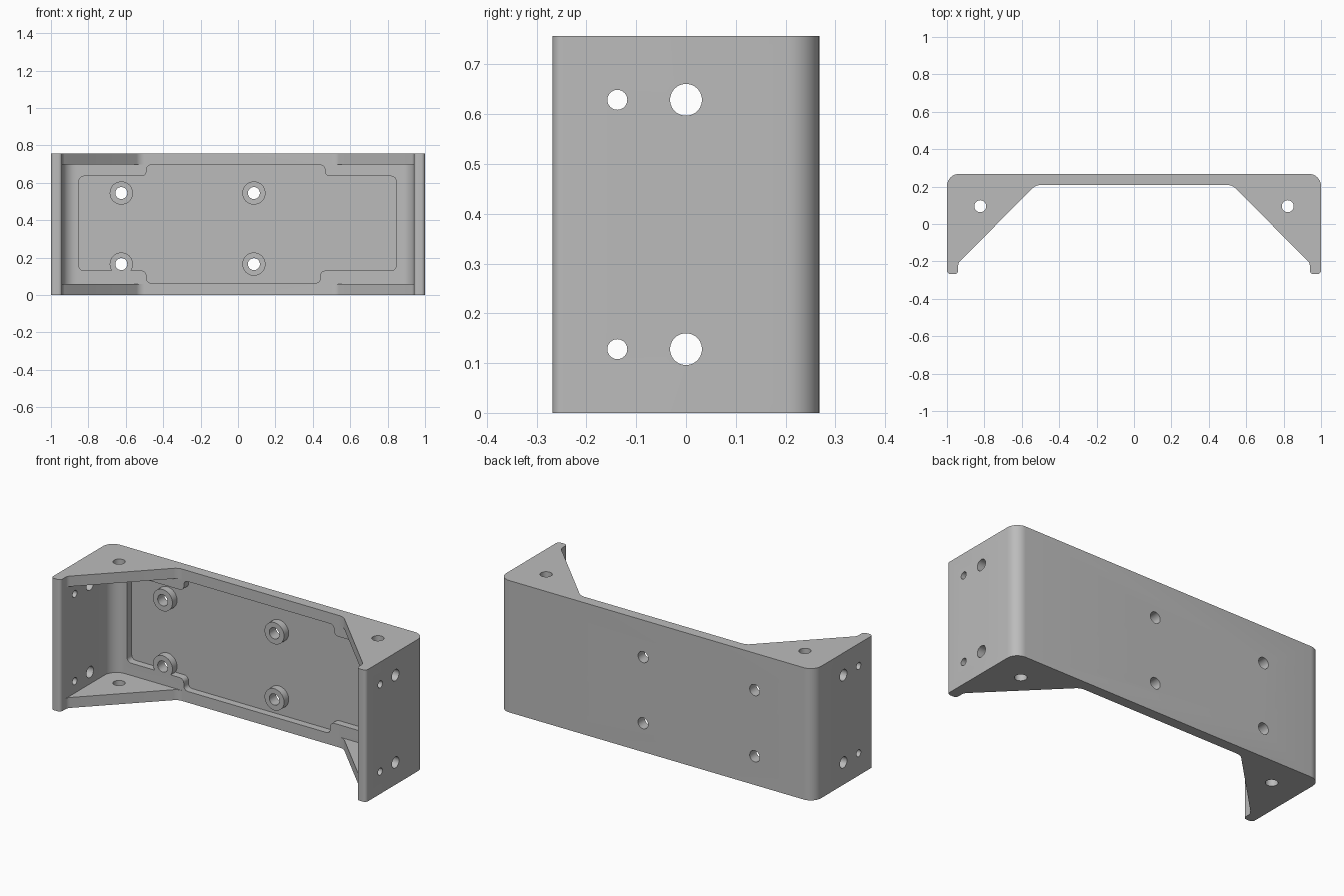
import bpy, bmesh, math
from mathutils import Vector, Matrix

if "Cube" in bpy.data.objects:
    bpy.data.objects.remove(bpy.data.objects["Cube"])

HEIGHT, WALL = 0.757, 0.06
BACK, INNER = 0.268, 0.208        # rear face and front face of the back plate
FLOOR = 0.25                      # bottom of the shallow recess
LEVELS = (0.128, HEIGHT - 0.128)  # heights of the side holes

grey = bpy.data.materials.new("plain grey")
grey.use_nodes = True
grey.diffuse_color = (0.5, 0.5, 0.5, 1)
grey.node_tree.nodes["Principled BSDF"].inputs["Base Color"].default_value = (0.5, 0.5, 0.5, 1)


def rounded(corners, steps=8):
    """Polygon from (x, y, radius) corners with each corner turned into an arc."""
    out = []
    for i, (x, y, r) in enumerate(corners):
        p = Vector((x, y))
        a = (Vector(corners[i - 1][:2]) - p).normalized()
        b = (Vector(corners[(i + 1) % len(corners)][:2]) - p).normalized()
        if r == 0:
            out.append(p)
            continue
        half = a.angle(b) / 2
        centre = p + (a + b).normalized() * r / math.sin(half)
        start = p + a * r / math.tan(half) - centre
        sweep = start.angle_signed(p + b * r / math.tan(half) - centre)
        for k in range(steps + 1):
            out.append(centre + Matrix.Rotation(-sweep * k / steps, 2) @ start)
    return out


def prism(name, points, low, high, axis="Z"):
    """Extrude an outline along z, or an (x, z) outline along y."""
    bm = bmesh.new()
    place = (lambda p, h: (p.x, p.y, h)) if axis == "Z" else (lambda p, h: (p.x, h, p.y))
    face = bm.faces.new([bm.verts.new(place(p, low)) for p in points])
    new = bmesh.ops.extrude_face_region(bm, geom=[face])["geom"]
    shift = Vector(place(Vector((0, 0)), high - low))
    bmesh.ops.translate(bm, vec=shift, verts=[v for v in new if isinstance(v, bmesh.types.BMVert)])
    bmesh.ops.recalc_face_normals(bm, faces=bm.faces)
    mesh = bpy.data.meshes.new(name)
    bm.to_mesh(mesh)
    bm.free()
    mesh.materials.append(grey)
    obj = bpy.data.objects.new(name, mesh)
    bpy.context.collection.objects.link(obj)
    return obj


def cylinder(centre, radius, length, axis):
    turn = {"X": (0, math.pi / 2, 0), "Y": (math.pi / 2, 0, 0), "Z": (0, 0, 0)}[axis]
    bpy.ops.mesh.primitive_cylinder_add(vertices=40, radius=radius, depth=length,
                                        location=centre, rotation=turn)
    obj = bpy.context.object
    obj.data.materials.append(grey)
    return obj


def cut(target, cutter):
    mod = target.modifiers.new("cut", "BOOLEAN")
    mod.operation, mod.solver, mod.object = "DIFFERENCE", "EXACT", cutter
    bpy.context.view_layer.objects.active = target
    bpy.ops.object.modifier_apply(modifier=mod.name)
    bpy.data.objects.remove(cutter)


# Body: back plate, side legs and sloping gussets in one outline
half = [(0.525, INNER, 0.06), (1 - WALL, -0.208, 0.04), (1 - WALL, -BACK, 0.02),
        (1, -BACK, 0.02), (1, BACK, 0.065)]
outline = half + [(-x, y, r) for x, y, r in reversed(half)]
bracket = prism("bracket", rounded(outline), 0, HEIGHT)

# Pocket between the upper and lower gussets
side = 1 - WALL
pocket = [(-side, -0.4, 0), (side, -0.4, 0), (side, INNER, 0.075), (-side, INNER, 0.075)]
cut(bracket, prism("pocket_cutter", rounded(pocket), WALL, HEIGHT - WALL))

# Shallow stepped recess, leaving four round bosses standing
low, high, step_low, step_high, r = 0.064, 0.695, 0.13, 0.635, 0.025
recess = [(-0.85, step_low, r), (-0.49, step_low, r), (-0.49, low, r), (0.44, low, r),
          (0.44, step_low, r), (0.845, step_low, r), (0.845, step_high, r),
          (0.465, step_high, r), (0.465, high, r), (-0.49, high, r),
          (-0.49, step_high, r), (-0.85, step_high, r)]
recess_cutter = prism("recess_cutter", rounded(recess, 6), 0.15, FLOOR, "Y")
mounts = [(x, z) for x in (-0.624, 0.085) for z in (0.165, 0.545)]
for x, z in mounts:
    cut(recess_cutter, cylinder((x, 0.2, z), 0.062, 0.4, "Y"))
cut(bracket, recess_cutter)

# Mounting holes through the bosses
for x, z in mounts:
    cut(bracket, cylinder((x, 0.2, z), 0.032, 0.4, "Y"))

# Holes through the gussets and the side walls
for s in (-1, 1):
    cut(bracket, cylinder((s * 0.822, 0.095, HEIGHT / 2), 0.032, 1, "Z"))
    for z in LEVELS:
        cut(bracket, cylinder((s * 0.97, 0, z), 0.032, 0.2, "X"))
        cut(bracket, cylinder((s * 0.97, -0.138, z), 0.02, 0.2, "X"))

# Smooth rounds with sharp edges
bpy.ops.object.select_all(action="DESELECT")
bracket.select_set(True)
bpy.context.view_layer.objects.active = bracket
bpy.ops.object.shade_smooth_by_angle(angle=math.radians(30))
